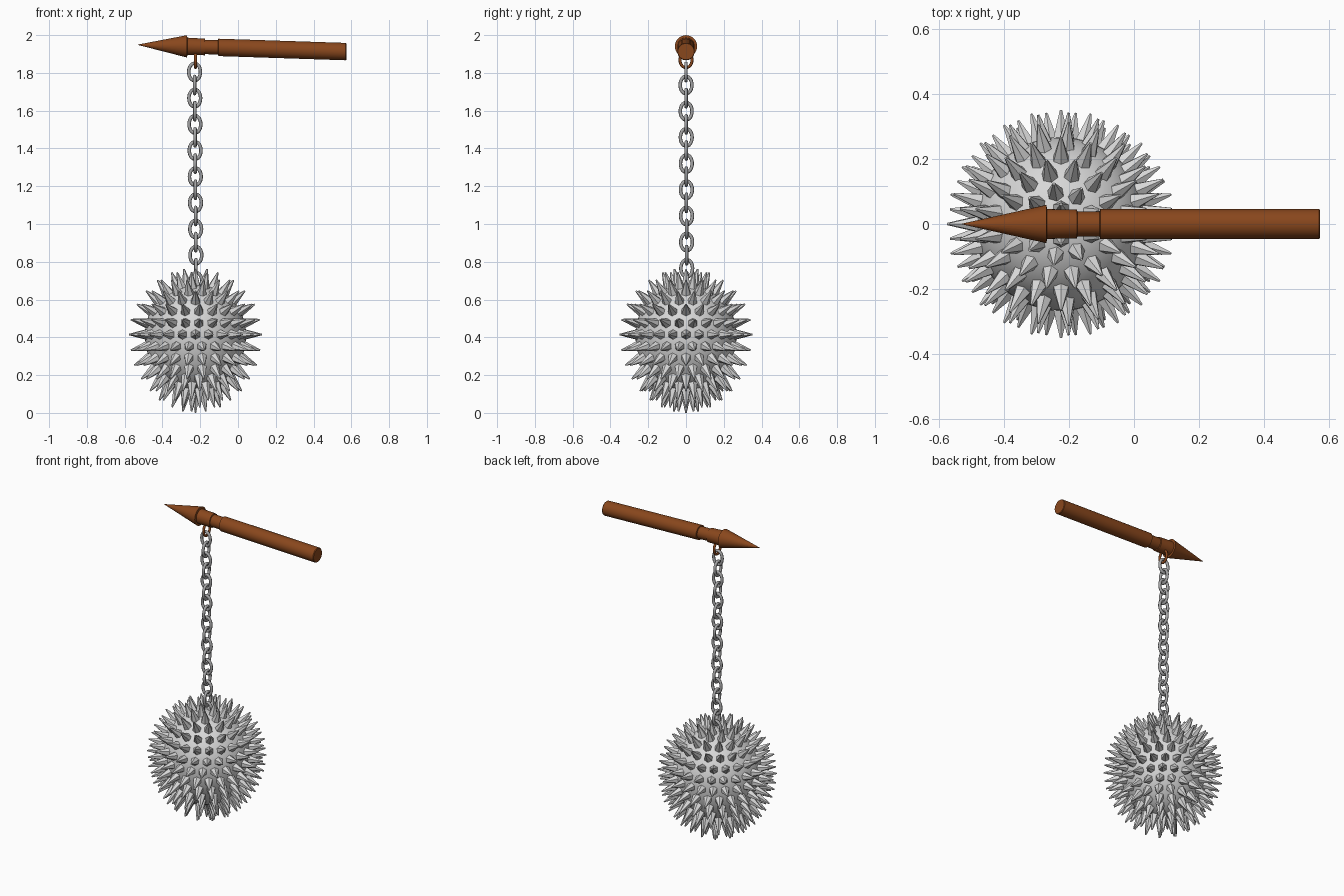
import bpy, bmesh, math
from mathutils import Matrix, Vector

if "Cube" in bpy.data.objects:
    bpy.data.objects.remove(bpy.data.objects["Cube"])


def material(name, rgb):
    m = bpy.data.materials.new(name)
    m.diffuse_color = (*rgb, 1)
    m.use_nodes = True
    m.node_tree.nodes["Principled BSDF"].inputs["Base Color"].default_value = m.diffuse_color
    return m


BROWN = material("brown wood", (0.25, 0.063, 0.012))
CHAIN = material("chain grey", (0.38, 0.38, 0.385))
STEEL = material("ball grey", (0.68, 0.68, 0.68))


def finish(name, bm, mat, smooth=None):
    bmesh.ops.recalc_face_normals(bm, faces=bm.faces)
    me = bpy.data.meshes.new(name)
    bm.to_mesh(me)
    bm.free()
    ob = bpy.data.objects.new(name, me)
    bpy.context.collection.objects.link(ob)
    me.materials.append(mat)
    if smooth:
        bpy.ops.object.select_all(action='DESELECT')
        ob.select_set(True)
        bpy.context.view_layer.objects.active = ob
        bpy.ops.object.shade_smooth_by_angle(angle=math.radians(smooth))
    return ob


def link(name, loc, half_w, half_h, wire, facing_front, mat, seg=24, sides=8):
    """Oval ring; half sizes are of the wire's centre line."""
    bm = bmesh.new()
    rings = []
    for i in range(seg):
        a = 2 * math.pi * i / seg
        c = Vector((half_w * math.cos(a), 0, half_h * math.sin(a)))
        out = Vector((half_h * math.cos(a), 0, half_w * math.sin(a))).normalized()
        ring = []
        for j in range(sides):
            b = 2 * math.pi * j / sides
            p = c + out * wire * math.cos(b) + Vector((0, wire * math.sin(b), 0))
            if not facing_front:
                p = Vector((-p.y, p.x, p.z))
            ring.append(bm.verts.new(p + Vector(loc)))
        rings.append(ring)
    for i in range(seg):
        r, s = rings[i], rings[(i + 1) % seg]
        for j in range(sides):
            k = (j + 1) % sides
            bm.faces.new((r[j], r[k], s[k], s[j]))
    return finish(name, bm, mat, 60)


# Handle: pointed head, collar, neck and grip, turned about a slightly tilted axis
profile = [(-0.53, 0.001), (-0.27, 0.059), (-0.268, 0.046), (-0.176, 0.044),
           (-0.174, 0.038), (-0.106, 0.038), (-0.104, 0.046), (0.57, 0.046),
           (0.574, 0.043)]
bm = bmesh.new()
rings = []
for x, r in profile:
    z = 1.949 - 0.033 * (x + 0.53)
    rings.append([bm.verts.new((x, r * math.cos(a), z + r * math.sin(a)))
                  for a in (2 * math.pi * i / 32 for i in range(32))])
for r, s in zip(rings, rings[1:]):
    for i in range(32):
        k = (i + 1) % 32
        bm.faces.new((r[i], r[k], s[k], s[i]))
bm.faces.new(rings[0])
bm.faces.new(rings[-1])
finish("handle", bm, BROWN, 30)

# Ring under the handle
link("handle_ring", (-0.225, 0, 1.868), 0.032, 0.040, 0.008, False, BROWN)

# Chain of alternating links, ending in the eye on the ball
for i in range(17):
    t = i / 16
    link(f"chain_link_{i + 1}", (-0.23 + 0.008 * t, 0.004 * t, 1.805 - 0.0693 * i),
         0.031, 0.046, 0.0092, i % 2 == 0, CHAIN)

# Ball: round above, slightly stretched below
CENTRE = Vector((-0.225, 0, 0.415))
R, TIP, STRETCH = 0.268, 0.352, 1.18


def stretch(v):
    return Vector((v.x, v.y, v.z * (STRETCH if v.z < 0 else 1)))


bm = bmesh.new()
bmesh.ops.create_uvsphere(bm, u_segments=48, v_segments=24, radius=R)
for v in bm.verts:
    v.co = stretch(v.co) + CENTRE
finish("ball", bm, STEEL, 60)

# Spikes in staggered rings, closer together below
bm = bmesh.new()
for row, elev in enumerate([-90, -79, -68, -57, -46, -34.5, -23, -11.5,
                            0, 13, 27, 41, 55, 69, 80]):
    e = math.radians(elev)
    n = max(1, round(24 * math.cos(e)))
    for i in range(n):
        a = 2 * math.pi * (i + 0.5 * (row % 2)) / n
        d = Vector((math.cos(e) * math.cos(a), math.cos(e) * math.sin(a), math.sin(e)))
        base, tip = stretch(d * (R - 0.012)), stretch(d * TIP)
        axis = tip - base
        turn = axis.to_track_quat('Z', 'Y').to_matrix().to_4x4()
        bmesh.ops.create_cone(bm, cap_ends=True, segments=6, radius1=0.029, radius2=0.004,
                              depth=axis.length,
                              matrix=Matrix.Translation(CENTRE + (base + tip) / 2) @ turn)
finish("spikes", bm, STEEL)
